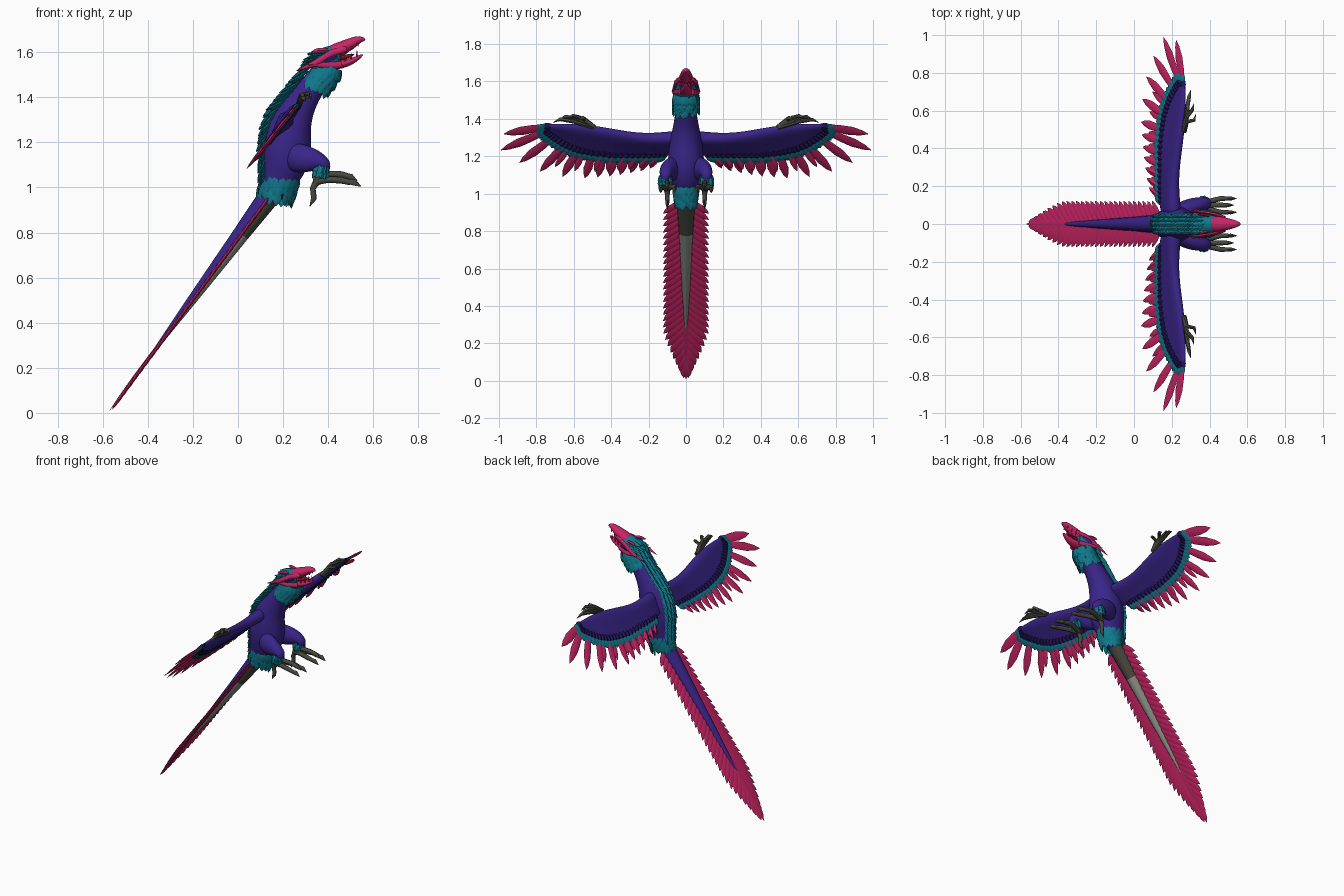
import bpy, bmesh, math, random
from mathutils import Vector as V

random.seed(4)
if "Cube" in bpy.data.objects:
    bpy.data.objects.remove(bpy.data.objects["Cube"], do_unlink=True)


def material(name, r, g, b):
    m = bpy.data.materials.new(name)
    m.use_nodes = True
    m.diffuse_color = (r, g, b, 1)
    m.node_tree.nodes["Principled BSDF"].inputs["Base Color"].default_value = (r, g, b, 1)
    return m


PURPLE = material("purple plumage", .042, .018, .25)
NAVY = material("navy plumage", .014, .008, .09)
TEAL = material("teal plumage", .005, .19, .26)
PINK = material("pink plumage", .58, .018, .13)
DARK = material("dark grey skin", .065, .065, .05)
PALE = material("pale grey skin", .26, .26, .23)
RED = material("dark red mouth", .22, .008, .015)


def finish(name, bm, mats, subsurf=0, angle=50):
    bmesh.ops.recalc_face_normals(bm, faces=bm.faces)
    me = bpy.data.meshes.new(name)
    bm.to_mesh(me)
    bm.free()
    ob = bpy.data.objects.new(name, me)
    bpy.context.collection.objects.link(ob)
    for m in mats:
        me.materials.append(m)
    if subsurf:
        mod = ob.modifiers.new("smooth", 'SUBSURF')
        mod.levels = mod.render_levels = subsurf
        for p in me.polygons:
            p.use_smooth = True
    else:
        bpy.ops.object.select_all(action='DESELECT')
        ob.select_set(True)
        bpy.context.view_layer.objects.active = ob
        bpy.ops.object.shade_smooth_by_angle(angle=math.radians(angle))
    return ob


def loft(bm, rings):
    rows = [[bm.verts.new(p) for p in r] for r in rings]
    n = len(rows[0])
    for a, b in zip(rows, rows[1:]):
        for i in range(n):
            bm.faces.new((a[i], a[(i + 1) % n], b[(i + 1) % n], b[i]))
    bm.faces.new(rows[0])
    bm.faces.new(rows[-1])


def tube(bm, pts, n=10):
    """Points are x, y, z, radius in the bend plane, radius sideways."""
    c = [V(p[:3]) for p in pts]
    rings = []
    for i, p in enumerate(pts):
        t = (c[min(i + 1, len(c) - 1)] - c[max(i - 1, 0)]).normalized()
        hint = V((1, 0, 0)) if abs(t.y) > .8 else V((0, 1, 0))
        side = (hint - t * hint.dot(t)).normalized()
        up = t.cross(side)
        rings.append([c[i] + up * p[3] * math.cos(a) + side * p[-1] * math.sin(a)
                      for a in (math.tau * k / n for k in range(n))])
    loft(bm, rings)


def solid(name, pts, mat, subsurf=1, n=10):
    bm = bmesh.new()
    tube(bm, pts, n)
    return finish(name, bm, [mat], subsurf)


def feather(bm, base, tip, normal, width, thick=.006):
    base, tip, d = V(base), V(tip), V(tip) - V(base)
    side = d.cross(V(normal)).normalized()
    up = side.cross(d).normalized()
    rings = []
    for t, w in ((0, .5), (.3, .9), (.6, 1), (.85, .6), (1, .04)):
        c = base + d * t
        rings.append([c + side * width * w / 2, c + up * thick * w,
                      c - side * width * w / 2, c - up * thick * w])
    loft(bm, rings)


def ruff(bm, center, axis, ru, rv, length, flare, n, width):
    """Ring of feathers pointing along the axis."""
    c, ax = V(center), V(axis).normalized()
    side = (V((0, 1, 0)) - ax * ax.y).normalized()
    up = ax.cross(side)
    for k in range(n):
        a = math.tau * (k + random.random() * .5) / n
        out = up * ru * math.cos(a) + side * rv * math.sin(a)
        reach = length * random.uniform(.75, 1.1)
        feather(bm, c + out, c + out * flare + ax * reach, out, width, .008)


def along(curve, u):
    i = min(int(u), len(curve) - 2)
    return V(curve[i]).lerp(V(curve[i + 1]), u - i)


# Body and neck
solid("body", [(.39, 0, 1.53, .05, .05), (.335, 0, 1.455, .057, .055), (.275, 0, 1.38, .075, .067),
               (.225, 0, 1.28, .102, .09), (.215, 0, 1.17, .12, .105), (.2, 0, 1.08, .105, .09),
               (.16, 0, 1, .07, .06), (.11, 0, .93, .045, .045)], PURPLE, 2, 12)

# Head
solid("skull", [(.33, 0, 1.52, .05, .055), (.37, 0, 1.55, .062, .062), (.41, 0, 1.58, .058, .058),
                (.46, 0, 1.605, .035, .04)], TEAL, 2)
solid("upper_beak", [(.4, 0, 1.59, .04, .05), (.46, 0, 1.617, .033, .042), (.51, 0, 1.643, .026, .03),
                     (.545, 0, 1.661, .016, .018), (.566, 0, 1.655, .004, .005)], PINK, 2)
solid("lower_beak", [(.39, 0, 1.55, .03, .045), (.45, 0, 1.543, .022, .038), (.51, 0, 1.56, .016, .026),
                     (.557, 0, 1.592, .004, .007)], PINK, 2)
solid("tongue", [(.4, 0, 1.57, .022, .036), (.46, 0, 1.573, .014, .028), (.52, 0, 1.592, .005, .012)], RED, 1)
crest, teeth, eyes = bmesh.new(), bmesh.new(), bmesh.new()
for s in (1, -1):
    tube(crest, [(.48, s * .036, 1.615, .012, .008), (.42, s * .053, 1.598, .016, .01),
                 (.34, s * .066, 1.55, .014, .009), (.26, s * .064, 1.518, .002, .002)], 6)
    tube(crest, [(.46, s * .036, 1.545, .014, .008), (.4, s * .056, 1.54, .016, .01),
                 (.31, s * .075, 1.545, .002, .002)], 6)
    feather(crest, (.4, s * .04, 1.61), (.33, s * .055, 1.605), (0, s, 0), .025)
    feather(eyes, (.44, s * .05, 1.585), (.375, s * .064, 1.56), (0, s, 0), .03, .008)
    for k in range(4):
        x = .45 + k * .026
        y = s * (.037 - k * .007)
        tube(teeth, [(x, y, 1.597 + k * .014, .006, .006), (x + .006, y, 1.577 + k * .016, .001, .001)], 5)
        tube(teeth, [(x, y * .9, 1.55 + k * .01, .006, .006), (x, y * .9, 1.575 + k * .011, .001, .001)], 5)
finish("face_crest", crest, [PINK])
finish("beak_serrations", teeth, [PINK])
finish("eye_patches", eyes, [PURPLE])

# Neck ruff, tail ruff and mane along the back
bm = bmesh.new()
for i in range(4):
    ruff(bm, (.405 - i * .015, 0, 1.54 - i * .02), (-.4, 0, -1), .056, .06, .07, 1.22, 16, .035)
finish("neck_ruff", bm, [TEAL])
bm = bmesh.new()
for i in range(4):
    ruff(bm, (.19 - i * .006, 0, 1.055 - i * .02), (-.12, 0, -1), .083, .068 - i * .003, .075, .95, 16, .04)
finish("tail_ruff", bm, [TEAL])
bm = bmesh.new()
spine = [(.4, 1.625), (.33, 1.59), (.265, 1.5), (.205, 1.425), (.145, 1.35), (.115, 1.28), (.1, 1.2),
         (.1, 1.12), (.1, 1.05)]
for k in range(29):
    u = k / 28 * 7.6
    p, q = along(spine, u), along(spine, min(u + .35, 8))
    d = (q - p).normalized()
    out = V((d.y, 0, -d.x))
    out = -out if out.x > 0 else out
    for j in (-2, -1, 0, 1, 2):
        b = V((p.x, j * .017, p.y)) - out * (.012 + .004 * j * j)
        t = b + V((d.x, j * .08, d.y)) * random.uniform(.055, .075) + out * .026
        feather(bm, b, t, out, .028, .007)
finish("back_mane", bm, [TEAL])

# Tail core, purple above and grey below
root, end = V((.16, 0, .99)), V((-.57, 0, .01))
axis = (end - root).normalized()
top = V((axis.z, 0, -axis.x))
length = (end - root).length
bm = bmesh.new()
tube(bm, [(*(root + axis * length * t), r, r * 1.05) for t, r in
          ((-.03, .052), (.08, .045), (.2, .037), (.35, .029), (.5, .021), (.65, .012), (.79, .002))], 12)
bmesh.ops.recalc_face_normals(bm, faces=bm.faces)
for f in bm.faces:
    high = f.calc_center_median().z > .8
    f.material_index = 0 if f.normal.dot(top) > .05 else 1 if high else 2
finish("tail_core", bm, [PURPLE, DARK, PALE])

# Tail feathers
bm = bmesh.new()
count = 27
for i in range(count):
    f = i / (count - 1)
    start = .03 + f * 1.05
    spread = .122 if f < .72 else .122 - .11 * ((f - .72) / .28) ** 1.3
    for s in (1, -1):
        a = root + axis * start + V((0, s * .012 * (1 - f), 0))
        b = root + axis * (start + .085 + .045 * f) + V((0, s * spread, 0)) - top * .006
        feather(bm, a, b, top, .042 + .012 * f, .008)
feather(bm, root + axis * .75, end, top, .07, .008)
finish("tail_feathers", bm, [PINK])

# Wings
back, face = V((-.616, 0, -.788)), V((.788, 0, -.616))
outline = [(.03, .03, .2, .045), (.13, .05, .2, .038), (.25, .05, .2, .03), (.36, .025, .205, .028),
           (.5, -.008, .19, .026), (.6, -.018, .15, .02), (.7, -.018, .08, .014), (.785, -.012, .005, .005)]
quill = [(.74, .0), (.75, .035), (.71, .075), (.65, .125), (.58, .16), (.5, .18), (.4, .195), (.3, .195),
         (.2, .195), (.12, .19)]
tips = [(.975, .055), (.99, .165), (.89, .25), (.78, .31), (.66, .345), (.54, .355), (.43, .345),
        (.34, .33), (.25, .31), (.17, .28)]
section = [(0, 0), (.07, .75), (.25, 1), (.6, .5), (1, .15), (1, -.15), (.6, -.5), (.25, -1), (.07, -.75)]


def wing(y, s, lift=0):
    return V((.26, y, 1.36)) + back * s + face * lift


for side, s in (("left", 1), ("right", -1)):
    bm = bmesh.new()
    loft(bm, [[wing(s * y, a + (b - a) * u, h * v) for u, v in section] for y, a, b, h in outline])
    finish(side + "_wing", bm, [PURPLE], 2)
    bm = bmesh.new()
    for i in range(12):
        u = i if i <= 5 else 5 + (i - 5) * .62
        a, b = along(quill, u), along(tips, u)
        feather(bm, wing(s * a.x, a.y), wing(s * b.x, b.y, -.004), face, .058 - .0022 * i, .009)
        if 2 < i < 11:
            a, b = along(quill, u + .4), along(tips, u + .4)
            b = a.lerp(b, .72)
            feather(bm, wing(s * a.x, a.y), wing(s * b.x, b.y, .006), face, .035, .007)
    finish(side + "_flight_feathers", bm, [PINK])
    # Two overlapping rows of short coverts
    for label, mat, start, reach, thick in (("teal_coverts", TEAL, -.01, .062, .011),
                                            ("navy_coverts", NAVY, -.025, .03, .014)):
        bm = bmesh.new()
        for k in range(30):
            u = k / 29 * 9
            a = along(quill, u)
            d = (along(tips, u) - a).normalized()
            p, q = a + d * start, a + d * reach
            feather(bm, wing(s * p.x, p.y), wing(s * q.x, q.y), face, .048, thick)
        finish(f"{side}_{label}", bm, [mat])
    # Wing fingers
    bm = bmesh.new()
    for x, y, z in ((.295, .68, 1.4), (.318, .64, 1.405), (.328, .585, 1.395), (.3, .71, 1.385)):
        tube(bm, [(.265, s * .49, 1.355, .014, .014), (.28, s * (y * .5 + .25), z + .002, .012, .012),
                  (x - .008, s * (y - .035), z + .012, .01, .01), (x, s * y, z - .004, .001, .001)], 7)
    finish(side + "_wing_fingers", bm, [DARK])

    # Legs
    solid(side + "_thigh", [(.22, s * .055, 1.14, .075, .05), (.3, s * .092, 1.125, .066, .05),
                            (.36, s * .108, 1.118, .045, .038), (.395, s * .11, 1.1, .03, .03),
                            (.375, s * .11, 1.06, .022, .022)], PURPLE, 2)
    bm = bmesh.new()
    for i in range(2):
        ruff(bm, (.375, s * .11, 1.095 - i * .018), (-.3, 0, -1), .028, .03, .045, 1.2, 11, .026)
    finish(side + "_leg_cuff", bm, [TEAL])
    toes, claws = bmesh.new(), bmesh.new()
    tube(toes, [(.375, s * .11, 1.08, .018, .018), (.355, s * .105, 1.045, .018, .018),
                (.345, s * .1, 1.015, .016, .018)], 8)
    for x, y, z in ((.545, .135, 1.01), (.545, .062, 1.012), (.53, .1, 1.035)):
        tube(toes, [(.34, s * .1, 1.025, .016, .016), (.4, s * (.04 + y * .6), z + .025, .014, .014),
                    (.46, s * y, z + .022, .015, .013), (.5, s * y, z + .012, .012, .011)], 8)
        tube(claws, [(x - .05, s * y, z + .014, .012, .01), (x - .03, s * y, z + .012, .015, .011),
                     (x, s * y, z - .006, .001, .001)], 7)
    tube(toes, [(.35, s * .1, 1.03, .016, .016), (.332, s * .1, .995, .013, .013),
                (.335, s * .1, .965, .012, .012)], 8)
    tube(claws, [(.335, s * .1, .97, .013, .011), (.335, s * .1, .95, .013, .011),
                 (.318, s * .1, .915, .001, .001)], 7)
    finish(side + "_foot", toes, [DARK])
    finish(side + "_claws", claws, [DARK])
